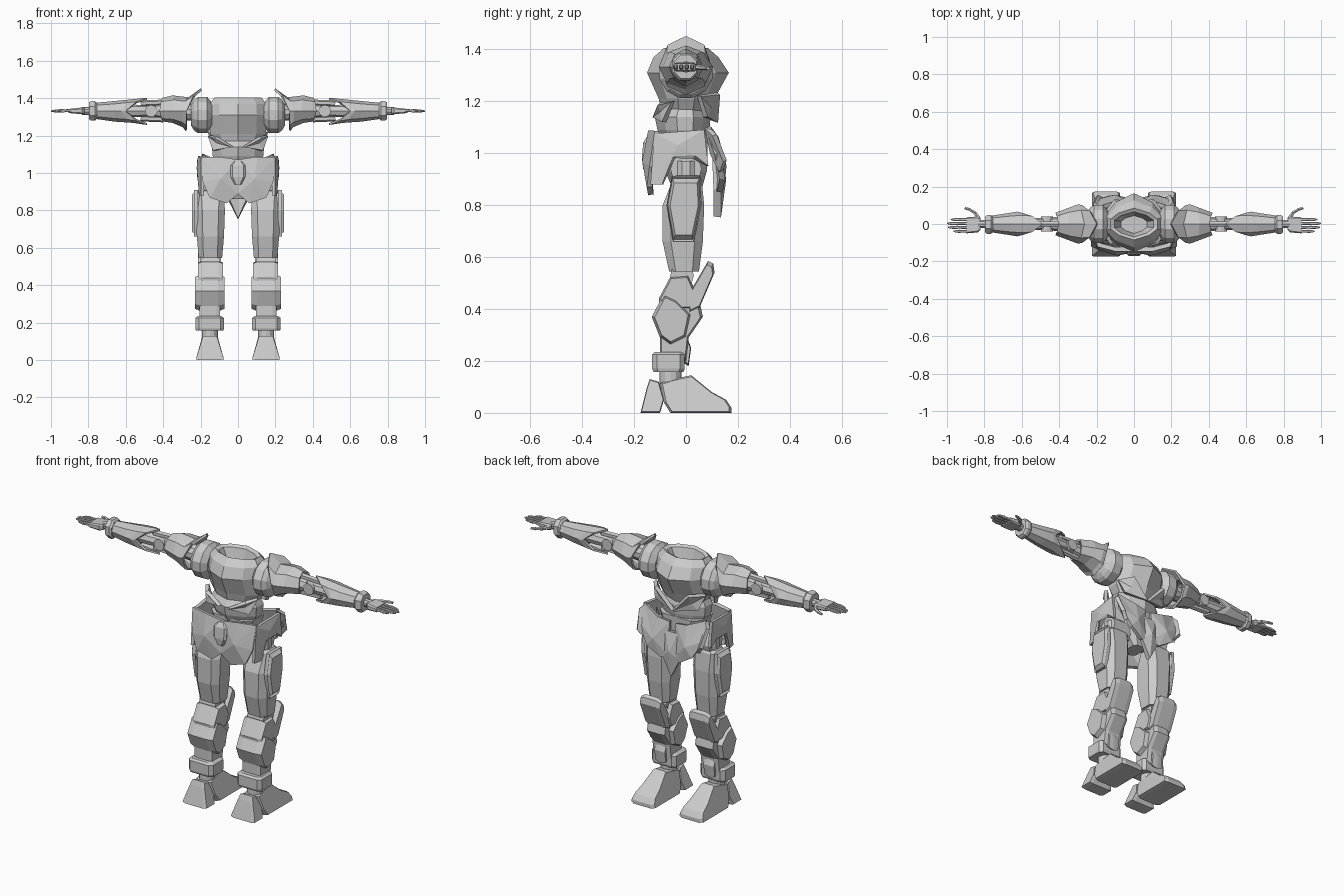
import bpy, bmesh, math
from mathutils import Vector


def finish(name, bm, mirror=True, thick=0):
    bmesh.ops.recalc_face_normals(bm, faces=bm.faces)
    me = bpy.data.meshes.new(name)
    bm.to_mesh(me)
    bm.free()
    ob = bpy.data.objects.new(name, me)
    bpy.context.collection.objects.link(ob)
    if thick:
        s = ob.modifiers.new("thickness", 'SOLIDIFY')
        s.thickness = thick
        s.offset = -1
    if mirror:
        ob.modifiers.new("mirror", 'MIRROR')
    return ob


def loft(name, rings, caps=True, mirror=True, thick=0):
    """Skin a list of closed point rings."""
    bm = bmesh.new()
    vs = [[bm.verts.new(p) for p in r] for r in rings]
    n = len(rings[0])
    for a, b in zip(vs, vs[1:]):
        for i in range(n):
            bm.faces.new((a[i], a[(i + 1) % n], b[(i + 1) % n], b[i]))
    if caps:
        bm.faces.new(vs[0])
        bm.faces.new(vs[-1])
    return finish(name, bm, mirror, thick)


def tube(name, axis, secs, c=.22, mirror=True):
    """Chamfered box sections (t, u0, u1, v0, v1) along z (u=x, v=y) or x (u=y, v=z)."""
    rings = []
    for t, u0, u1, v0, v1 in secs:
        a = c * min(u1 - u0, v1 - v0)
        pts = [(u0 + a, v0), (u1 - a, v0), (u1, v0 + a), (u1, v1 - a),
               (u1 - a, v1), (u0 + a, v1), (u0, v1 - a), (u0, v0 + a)]
        rings.append([(u, v, t) if axis == 'z' else (t, u, v) for u, v in pts])
    return loft(name, rings, True, mirror)


def prism(name, prof, x0, x1, inset=.85, d=.025, top=0):
    """Side profile (y, z) extruded across x with shrunken ends; top narrows with height."""
    cy = sum(p[0] for p in prof) / len(prof)
    cz = sum(p[1] for p in prof) / len(prof)
    zl = min(p[1] for p in prof)
    zh = max(p[1] for p in prof)
    mid = (x0 + x1) / 2
    rings = []
    for x, s in ((x0, inset), (x0 + d, 1), (x1 - d, 1), (x1, inset)):
        rings.append([(mid + (x - mid) * (1 - top * (z - zl) / (zh - zl)),
                       cy + (y - cy) * s, cz + (z - cz) * s) for y, z in prof])
    return loft(name, rings)


def rod(name, a, b, r, r2=None, n=10, mirror=True):
    a, b = Vector(a), Vector(b)
    d = b - a
    m = d.to_track_quat('Z', 'Y').to_matrix().to_4x4()
    m.translation = (a + b) / 2
    bm = bmesh.new()
    bmesh.ops.create_cone(bm, cap_ends=True, segments=n, radius1=r,
                          radius2=r if r2 is None else r2, depth=d.length, matrix=m)
    return finish(name, bm, mirror)


def panel(name, pts, thick=.015, mirror=True, centre=None):
    """Armour sheet: outline fanned around a raised centre point."""
    bm = bmesh.new()
    vs = [bm.verts.new(p) for p in pts]
    c = bm.verts.new(centre or sum((Vector(p) for p in pts), Vector()) / len(pts))
    for i in range(len(vs)):
        bm.faces.new((vs[i], vs[(i + 1) % len(vs)], c))
    ob = finish(name, bm, mirror, thick)
    ob.modifiers["thickness"].offset = 0
    return ob


def hull_ring(z, w, yf, yb):
    h = [(0, yf), (w * .65, yf * .7), (w, yf * .3), (w, yb * .3), (w * .65, yb * .7), (0, yb)]
    return [(x, y, z) for x, y in h] + [(-x, y, z) for x, y in h[4:0:-1]]


def arm_ring(xt, xs, xb, yh, zt, zb):
    """Octagonal arm section whose top and bottom edges may run out into spikes."""
    pts = []
    for i in range(8):
        s, c = math.sin(i * math.pi / 4), math.cos(i * math.pi / 4)
        zc = 1.332
        pts.append((xs + ((xt if s > 0 else xb) - xs) * s * s, yh * c,
                    zc + s * ((zt - zc) if s > 0 else (zc - zb))))
    return pts


# torso with hollow collar, waist and pelvis core
loft("chest", [hull_ring(*r) for r in (
    (1.15, .115, .085, -.09), (1.21, .15, .11, -.105), (1.31, .155, .165, -.15),
    (1.37, .15, .125, -.125), (1.405, .125, .085, -.085), (1.395, .105, .065, -.07),
    (1.32, .07, .045, -.05))], mirror=False)
loft("waist", [hull_ring(*r) for r in (
    (1.05, .12, .08, -.09), (1.09, .135, .09, -.11), (1.14, .14, .095, -.12),
    (1.18, .12, .08, -.09))], mirror=False)
panel("rib_plate", [(.03, -.12, 1.14), (.13, -.085, 1.12), (.155, -.05, 1.2), (.12, -.105, 1.19)], .02)
panel("rib_plate_far", [(.0, .115, 1.12), (.13, .075, 1.14), (.155, .05, 1.22), (.1, .125, 1.23)], .02)
tube("pelvis", 'z', [(.86, -.04, .04, -.05, .06), (.93, -.09, .09, -.08, .08),
                     (1.07, -.13, .13, -.09, .085)], mirror=False)

# hip skirts
panel("skirt_near", [(0, -.135, 1.07), (.1, -.135, 1.085), (.195, -.11, 1.085), (.185, -.13, .95),
                     (.15, -.14, .87), (.06, -.135, .84), (0, -.14, .89)], .022, centre=(.09, -.158, .97))
panel("skirt_side", [(-.0 + .19, -.12, 1.075), (.205, .07, 1.09), (.205, .085, .95), (.215, .03, .985),
                     (.215, -.05, .985), (.20, -.09, .88), (.19, -.135, .88)], .018, centre=(.212, -.03, 1.03))
panel("skirt_far", [(.02, .11, 1.05), (.09, .115, 1.06), (.19, .085, 1.10), (.20, .12, 1.0),
                    (.14, .14, .90), (.06, .13, .85), (.02, .125, .87)], .022, centre=(.1, .145, .95))
panel("hip_fin", [(.185, .08, 1.1), (.215, .11, 1.07), (.20, .15, .97), (.17, .135, .93), (.16, .1, 1.0)], .02)
panel("crotch_plate", [(-.04, .115, 1.0), (.04, .115, 1.0), (.05, .12, .86), (0, .12, .755),
                       (-.05, .12, .86)], .03, False, (0, .14, .9))
tube("tail_block", 'z', [(.94, -.02, .02, -.165, -.12), (.98, -.04, .04, -.17, -.12),
                         (1.04, -.04, .04, -.165, -.12), (1.065, -.02, .02, -.15, -.12)], mirror=False)

# hips and thighs
rod("hip_joint", (.06, 0, .94), (.185, 0, .94), .06, n=12)
rod("hip_post", (.15, 0, .88), (.15, 0, .97), .05)
tube("thigh", 'z', [(.545, .085, .21, -.065, .05), (.66, .075, .22, -.09, .065),
                    (.80, .07, .225, -.09, .07), (.90, .075, .22, -.05, .06), (.915, .09, .205, -.04, .05)])
prism("thigh_plate", [(-.055, .91), (.055, .91), (.06, .80), (.03, .66), (-.05, .66), (-.075, .8)],
      .205, .245, .8, .03)
rod("knee_joint", (.10, -.015, .53), (.20, -.015, .53), .045, n=12)

# lower legs
prism("knee_block", [(-.06, .525), (.01, .53), (.04, .46), (.02, .40), (-.1, .40), (-.105, .44)],
      .08, .215, .88)
prism("knee_guard", [(.0, .44), (.085, .585), (.105, .575), (.11, .54), (.05, .40), (.01, .38)],
      .09, .215, .85)
prism("shin", [(-.09, .455), (-.13, .365), (-.10, .29), (-.10, .20), (.0, .20), (.01, .29),
               (.065, .37), (.05, .44), (-.04, .47)], .095, .205, .9, .02)
prism("calf_shell", [(-.085, .46), (-.132, .37), (-.1, .29), (-.06, .26), (.0, .29), (.02, .38), (-.04, .44)],
      .072, .23, .85, .035)
prism("shin_spur", [(-.01, .33), (.02, .25), (.01, .18), (-.02, .2)], .12, .185)
tube("ankle_cuff", 'z', [(.158, .078, .225, -.125, -.01), (.17, .075, .228, -.13, -.005),
                         (.225, .075, .228, -.13, -.005), (.235, .09, .215, -.12, -.015)], .15)
rod("ankle", (.15, -.06, .09), (.15, -.06, .18), .042, n=12)

# feet
prism("foot", [(-.06, 0), (.175, 0), (.175, .02), (.155, .05), (.10, .08), (.02, .145),
               (-.05, .13), (-.1, .115), (-.085, .04)], .075, .225, .93, .02, .5)
prism("heel", [(-.175, 0), (-.15, .10), (-.14, .13), (-.105, .12), (-.085, .05), (-.1, 0)],
      .075, .225, .93, .02, .5)

# shoulders
rod("shoulder_axle", (.1, 0, 1.32), (.40, 0, 1.332), .045)
loft("shoulder_collar", [[(x, r * 1.05 * math.cos(a), 1.31 + r * math.sin(a))
     for a in (i * math.pi / 6 + math.pi / 12 for i in range(12))]
     for x, r in ((.14, .07), (.165, .1), (.215, .1), (.235, .085), (.25, .06))])

# arms: flared upper shell and notched forearm shell
loft("upper_arm_shell", [arm_ring(.20, .275, .28, .10, 1.452, 1.225),
     arm_ring(.265, .30, .295, .105, 1.405, 1.245), arm_ring(.35, .34, .35, .09, 1.415, 1.268),
     arm_ring(.405, .42, .40, .06, 1.402, 1.275)], False, True, .012)
rod("upper_arm", (.30, 0, 1.332), (.44, 0, 1.332), .05, .035, 8)
rod("elbow", (.465, -.04, 1.332), (.465, .04, 1.332), .032, n=12)
rod("elbow_link", (.42, 0, 1.332), (.62, 0, 1.332), .03, .035, 8)
for s in (-1, 1):
    rod("elbow_bar", (.40, 0, 1.332 + s * .045), (.52, 0, 1.332 + s * .04), .016, n=6)
loft("forearm_shell", [arm_ring(.487, .60, .487, .06, 1.402, 1.257),
     arm_ring(.56, .625, .56, .066, 1.395, 1.268), arm_ring(.66, .66, .66, .06, 1.385, 1.275),
     arm_ring(.765, .765, .765, .044, 1.375, 1.29)], False, True, .01)
tube("forearm_core", 'x', [(.60, -.045, .045, 1.29, 1.375), (.76, -.035, .035, 1.3, 1.365)])
tube("wrist_cuff", 'x', [(.755, -.045, .04, 1.29, 1.375), (.765, -.053, .047, 1.28, 1.385),
                         (.785, -.053, .047, 1.28, 1.385), (.797, -.045, .04, 1.288, 1.378)], .28)
rod("wrist", (.78, 0, 1.332), (.835, 0, 1.332), .022)

# hands
tube("palm", 'x', [(.82, -.03, .03, 1.318, 1.346), (.835, -.045, .04, 1.314, 1.35),
                   (.895, -.05, .036, 1.32, 1.345)])
for i, tip in enumerate((.98, 1.0, .995, .965)):
    y = .024 - i * .021
    k = .895 + (tip - .895) * .5
    tube("finger_base", 'x', [(.89, y - .008, y + .008, 1.325, 1.342), (k, y - .007, y + .007, 1.325, 1.34)])
    tube("finger_tip", 'x', [(k - .003, y - .009, y + .009, 1.323, 1.342),
                             (tip - .015, y - .007, y + .007, 1.325, 1.338),
                             (tip, y - .003, y + .003, 1.327, 1.334)])
thumb = [(.83, .03, 1.332), (.85, .06, 1.33), (.88, .078, 1.328), (.905, .085, 1.327)]
for a, b, r in zip(thumb, thumb[1:], (.012, .01, .009)):
    rod("thumb", a, b, r, r * .75, 6)
